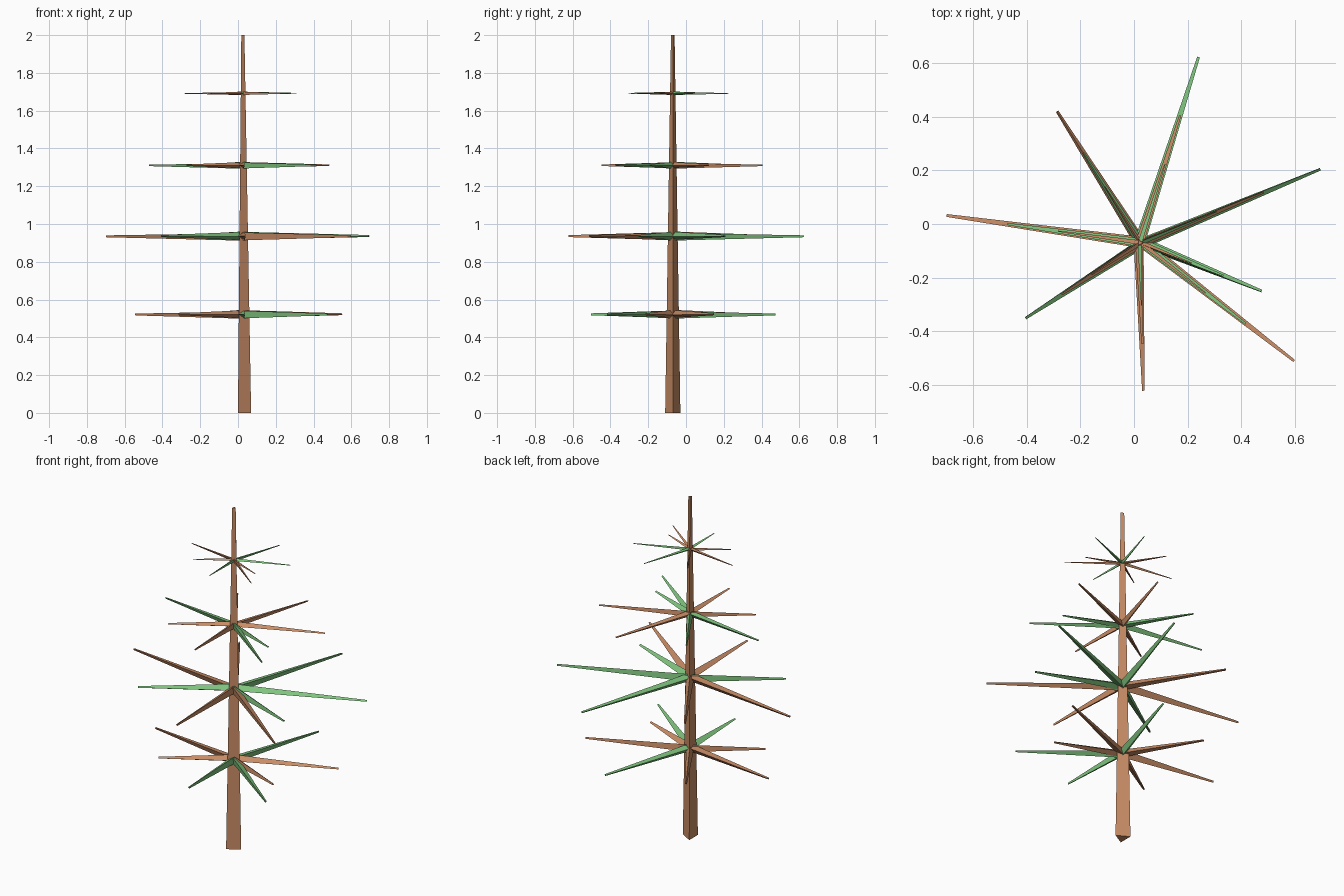
import bpy
import math
from mathutils import Vector, Matrix

cube = bpy.data.objects.get("Cube")
if cube:
    bpy.data.objects.remove(cube, do_unlink=True)


def make_material(name, rgb):
    mat = bpy.data.materials.new(name)
    mat.use_nodes = True
    mat.diffuse_color = (*rgb, 1)
    bsdf = mat.node_tree.nodes["Principled BSDF"]
    bsdf.inputs["Base Color"].default_value = (*rgb, 1)
    bsdf.inputs["Roughness"].default_value = 0.9
    return mat


brown = make_material("bark_brown", (0.57, 0.26, 0.13))
green = make_material("needle_green", (0.21, 0.54, 0.205))


def tapered_prism(name, start, end, r_start, r_end, ridge, mat):
    """Three-sided tapered bar whose first edge points along ridge."""
    start, end, ridge = Vector(start), Vector(end), Vector(ridge)
    axis = (end - start).normalized()
    spokes = [Matrix.Rotation(math.tau * i / 3, 3, axis) @ ridge for i in range(3)]
    verts = [start + s * r_start for s in spokes] + [end + s * r_end for s in spokes]
    faces = [(i, (i + 1) % 3, (i + 1) % 3 + 3, i + 3) for i in range(3)]
    faces += [(2, 1, 0), (3, 4, 5)]
    mesh = bpy.data.meshes.new(name)
    mesh.from_pydata(verts, [], faces)
    mesh.materials.append(mat)
    obj = bpy.data.objects.new(name, mesh)
    bpy.context.collection.objects.link(obj)


# Trunk
CX, CY = 0.023, -0.07
tapered_prism("trunk", (CX, CY, 0), (CX, CY, 2), 0.0465, 0.011, (1, 0, 0), brown)

# Branch directions in degrees, with lengths on the widest tier
SPOKES = [(22.3, 0.726), (72.5, 0.726), (122.3, 0.58), (172, 0.729),
          (213.2, 0.512), (271.4, 0.552), (322.4, 0.724), (338.2, 0.488)]

# Tiers: height, length scale, branch radius, colour of each branch
TIERS = [(0.522, 0.785, 0.0235, "BGBBBGGB"),
         (0.936, 1.0, 0.0245, "GGBBGBBG"),
         (1.311, 0.685, 0.0185, "BBGGBBGG"),
         (1.692, 0.425, 0.0095, "GGBBBGBB")]

for t, (z, scale, radius, colours) in enumerate(TIERS, 1):
    for i, ((angle, length), colour) in enumerate(zip(SPOKES, colours), 1):
        c, s = math.cos(math.radians(angle)), math.sin(math.radians(angle))
        tip = (CX + c * length * scale, CY + s * length * scale, z)
        # The cross-section rolls with the direction of the branch
        ridge = (-s * s, s * c, c)
        tapered_prism(f"tier_{t}_branch_{i}", (CX, CY, z), tip, radius, radius * 0.25,
                      ridge, green if colour == "G" else brown)
